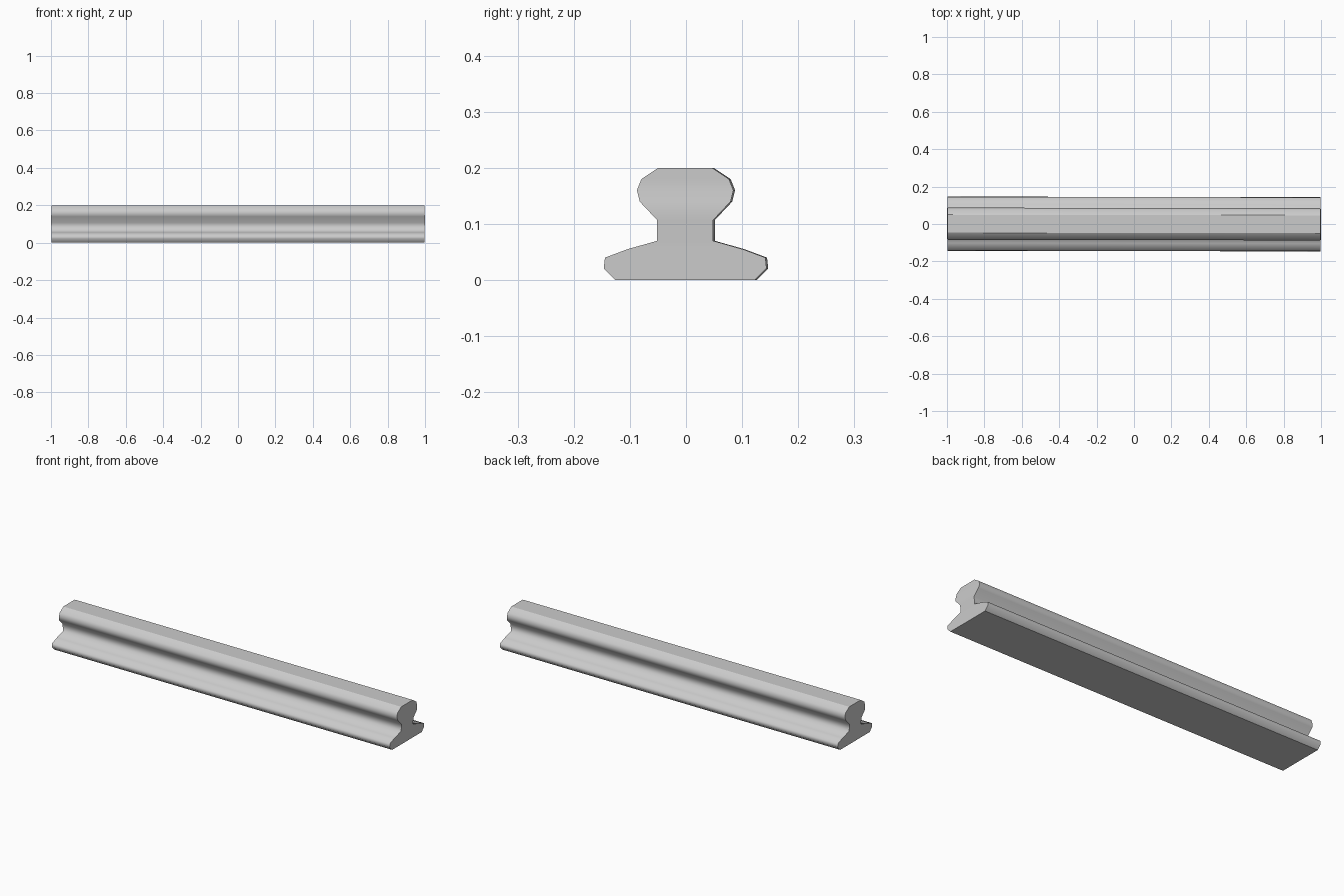
import bpy
import bmesh

if "Cube" in bpy.data.objects:
    bpy.data.objects.remove(bpy.data.objects["Cube"])

# Half cross-section of the rail: (half width, height), foot to head
HALF = [(0.124, 0.0), (0.145, 0.021), (0.143, 0.04), (0.103, 0.055),
        (0.050, 0.07), (0.050, 0.107), (0.081, 0.14), (0.086, 0.16),
        (0.078, 0.18), (0.048, 0.2)]
N = len(HALF)
SKEW = 0.0015          # the rail runs very slightly off its axis

bm = bmesh.new()


def section(side):
    """One end of the rail; the neck of the head bulges out a touch."""
    def vert(w, z):
        x = 1.0 if 0.1 < z < 0.15 else 0.996
        return bm.verts.new((side * x, w - side * SKEW, z))
    return [[vert(s * w, z) for w, z in HALF] for s in (-1, 1)]


left, right = section(-1), section(1)

# Smoothly shaded flanks
for k in (0, 1):
    for i in range(N - 1):
        f = bm.faces.new((left[k][i], right[k][i], right[k][i + 1], left[k][i + 1]))
        f.smooth = True

# Flat foot underside, running surface and the two end caps
flat = [bm.faces.new((left[0][i], right[0][i], right[1][i], left[1][i]))
        for i in (0, N - 1)]
for end in (left, right):
    for i in range(N - 1):
        f = bm.faces.new((end[0][i], end[1][i], end[1][i + 1], end[0][i + 1]))
        f.smooth = True
    rim = [(end[k][i], end[k][i + 1]) for k in (0, 1) for i in range(N - 1)]
    rim += [(end[0][i], end[1][i]) for i in (0, N - 1)]
    for a, b in rim:
        bm.edges.get((a, b)).smooth = False

# Crisp edges around the flat faces
for f in flat:
    for e in f.edges:
        e.smooth = False

bmesh.ops.recalc_face_normals(bm, faces=bm.faces)
mesh = bpy.data.meshes.new("rail")
bm.to_mesh(mesh)
bm.free()
bpy.context.collection.objects.link(bpy.data.objects.new("rail", mesh))
